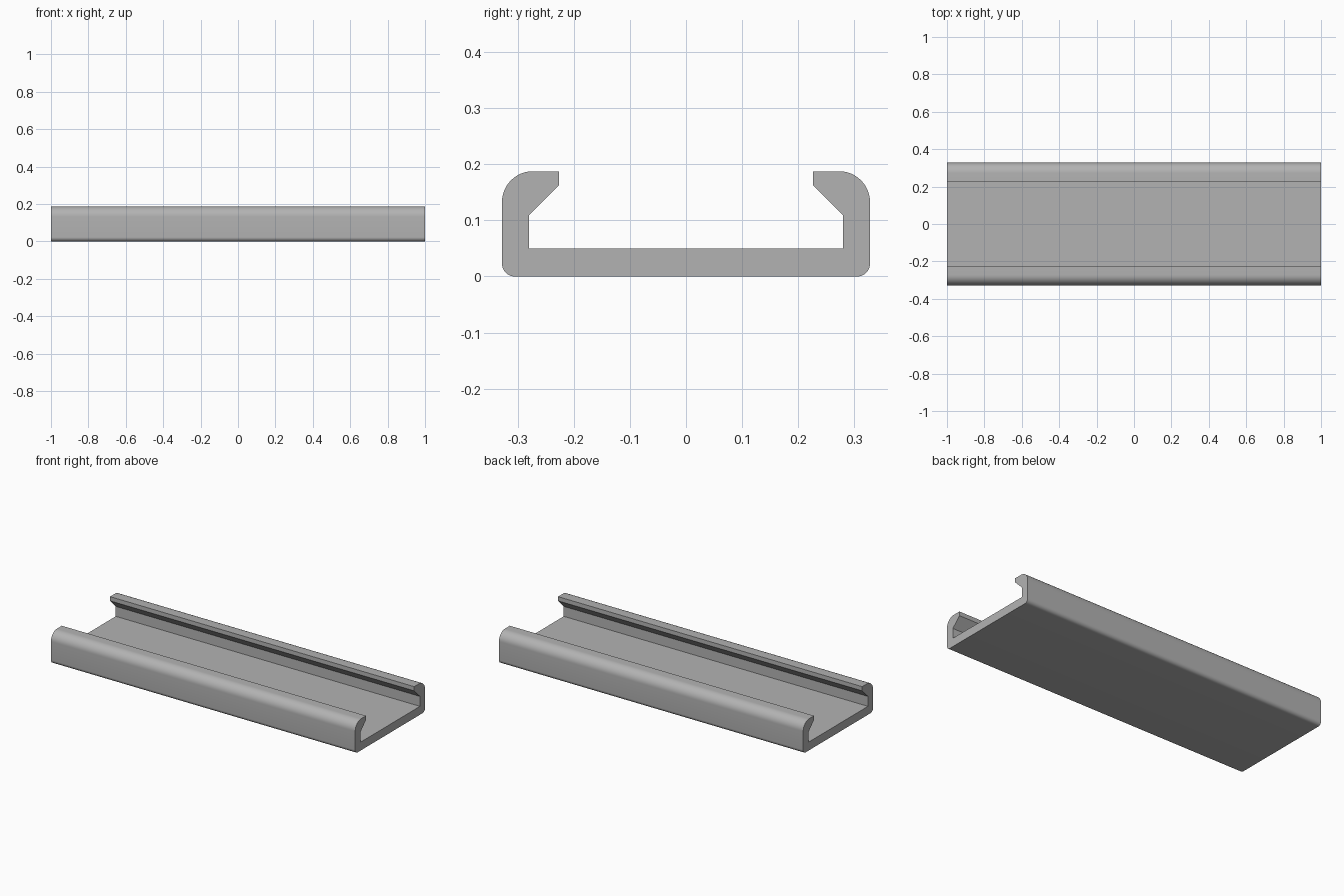
import bpy, bmesh, math

cube = bpy.data.objects.get("Cube")
if cube:
    bpy.data.objects.remove(cube, do_unlink=True)

LENGTH, HALF_WIDTH, HEIGHT = 2.0, 0.328, 0.1875
FLOOR, LIP_Y, WALL_Y = 0.05, 0.2265, 0.28
BOTTOM_R, TOP_R = 0.023, 0.055


def arc(cy, cz, radius, start, end, steps=12):
    angles = [math.radians(start + (end - start) * i / steps) for i in range(steps + 1)]
    return [(cy + radius * math.cos(a), cz + radius * math.sin(a)) for a in angles]


# Half of the channel section: rounded outside, chamfered inward lip
half = arc(HALF_WIDTH - BOTTOM_R, BOTTOM_R, BOTTOM_R, -90, 0)
half += arc(HALF_WIDTH - TOP_R, HEIGHT - TOP_R, TOP_R, 0, 90)
half += [(LIP_Y, HEIGHT), (LIP_Y, 0.1625), (WALL_Y, 0.109), (WALL_Y, FLOOR)]
section = half + [(-y, z) for y, z in reversed(half)]

# Extrude the mirrored section along the rail
bm = bmesh.new()
end_face = bm.faces.new([bm.verts.new((-LENGTH / 2, y, z)) for y, z in section])
result = bmesh.ops.extrude_face_region(bm, geom=[end_face], use_keep_orig=True)
verts = [g for g in result["geom"] if isinstance(g, bmesh.types.BMVert)]
bmesh.ops.translate(bm, verts=verts, vec=(LENGTH, 0, 0))
bmesh.ops.recalc_face_normals(bm, faces=bm.faces)
mesh = bpy.data.meshes.new("channel_rail")
bm.to_mesh(mesh)
bm.free()
rail = bpy.data.objects.new("channel_rail", mesh)
bpy.context.collection.objects.link(rail)

# Plain grey finish
grey = bpy.data.materials.new("plain_grey")
grey.use_nodes = True
colour = (0.45, 0.45, 0.45, 1)
grey.diffuse_color = colour
grey.node_tree.nodes["Principled BSDF"].inputs["Base Color"].default_value = colour
mesh.materials.append(grey)

# Smooth corners, crisp lip and ends
bpy.ops.object.select_all(action="DESELECT")
rail.select_set(True)
bpy.context.view_layer.objects.active = rail
bpy.ops.object.shade_smooth_by_angle(angle=math.radians(30))
